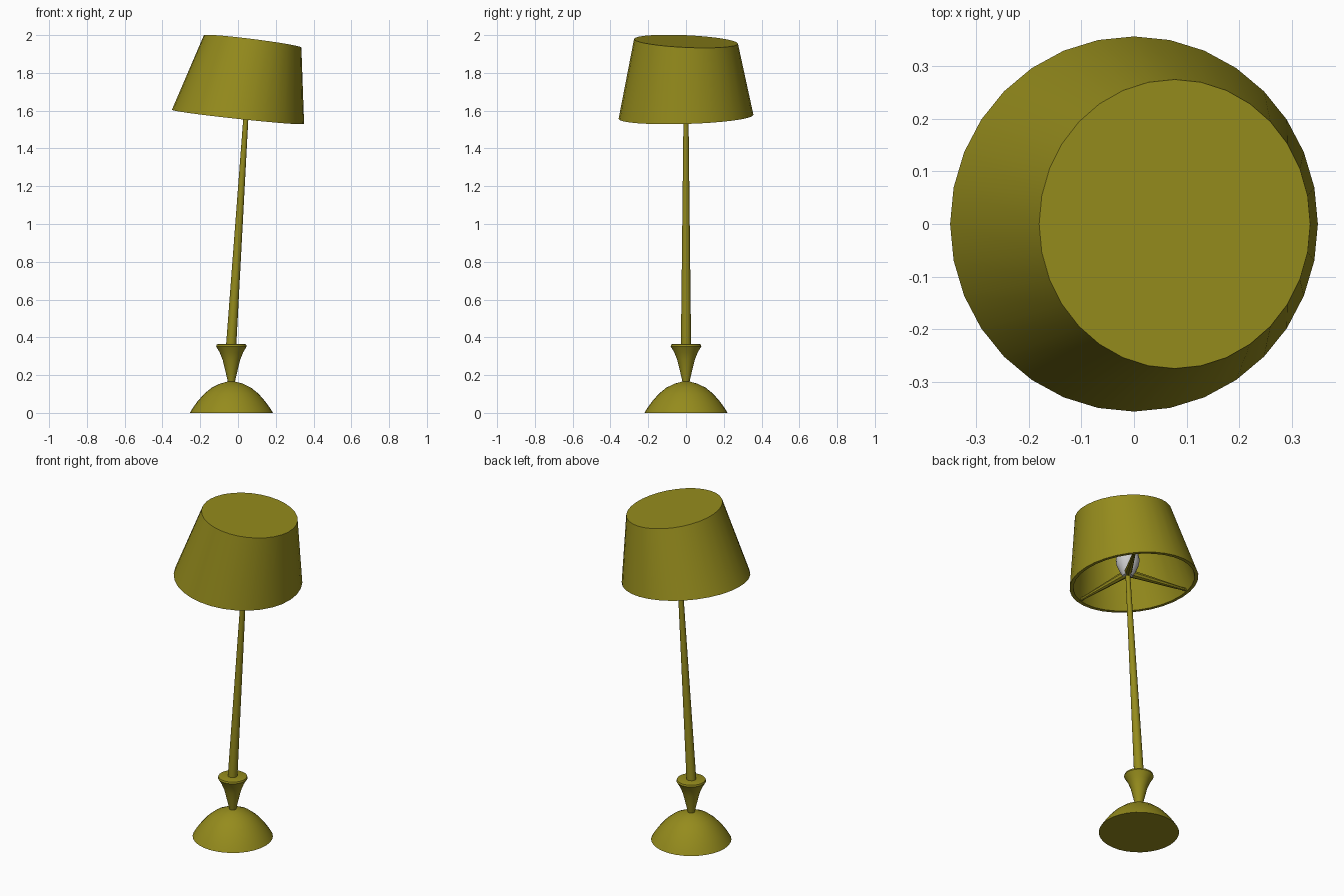
import bpy, bmesh
from math import cos, sin, tau, radians
from mathutils import Vector

if "Cube" in bpy.data.objects:
    bpy.data.objects.remove(bpy.data.objects["Cube"])

olive = bpy.data.materials.new("olive")
olive.diffuse_color = (0.30, 0.26, 0.012, 1)
olive.use_nodes = True
olive.node_tree.nodes["Principled BSDF"].inputs["Base Color"].default_value = olive.diffuse_color


def loft(name, rings, sides, mat=olive, angle=35):
    """Skin a stack of circular rings; each ring is (centre, u axis, v axis)."""
    bm = bmesh.new()
    loops = []
    for c, u, v in rings:
        loops.append([bm.verts.new(Vector(c) + Vector(u) * cos(tau * i / sides)
                                   + Vector(v) * sin(tau * i / sides)) for i in range(sides)])
    for a, b in zip(loops, loops[1:]):
        for i in range(sides):
            j = (i + 1) % sides
            bm.faces.new((a[i], a[j], b[j], b[i]))
    bm.faces.new(loops[0][::-1])
    bm.faces.new(loops[-1])
    bmesh.ops.recalc_face_normals(bm, faces=bm.faces)
    me = bpy.data.meshes.new(name)
    bm.to_mesh(me)
    bm.free()
    ob = bpy.data.objects.new(name, me)
    bpy.context.collection.objects.link(ob)
    if mat:
        me.materials.append(mat)
    bpy.ops.object.select_all(action='DESELECT')
    bpy.context.view_layer.objects.active = ob
    ob.select_set(True)
    bpy.ops.object.shade_smooth_by_angle(angle=radians(angle))
    return ob


def level(x, profile):
    """Horizontal rings from (radius, z) pairs."""
    return [((x, 0, z), (r, 0, 0), (0, r, 0)) for r, z in profile]


def tube(name, p, q, r0, r1, sides):
    """Tapered rod between two points."""
    p, q = Vector(p), Vector(q)
    d = (q - p).normalized()
    u = d.orthogonal().normalized()
    v = d.cross(u)
    return loft(name, [(p, u * r0, v * r0), (q, u * r1, v * r1)], sides)


# Domed foot and flared collar
loft("base_dome", level(-0.035, [(0.22, 0), (0.205, 0.025), (0.18, 0.06), (0.145, 0.1),
                                 (0.105, 0.133), (0.06, 0.155), (0.015, 0.167)]), 32)
loft("collar", level(-0.035, [(0.018, 0.16), (0.022, 0.18), (0.034, 0.23), (0.046, 0.28),
                              (0.062, 0.32), (0.081, 0.352), (0.078, 0.362), (0.07, 0.365)]), 32)

# Leaning pole
tube("pole", (-0.036, 0, 0.36), (0.044, 0, 1.6), 0.027, 0.013, 16)


# Tilted shade, an open-bottomed shell with a closed top
def rim(cx, cz, rx, ry, slope_x, slope_y):
    return (cx, 0, cz), (rx, 0, rx * slope_x), (0, ry, ry * slope_y)


loft("shade", [
    rim(0.075, 1.945, 0.24, 0.255, -0.126, -0.045),
    rim(0.0, 1.567, 0.33, 0.337, -0.107, 0.03),
    rim(0.0, 1.567, 0.35, 0.357, -0.107, 0.03),
    rim(0.0775, 1.967, 0.258, 0.275, -0.126, -0.045)], 32)

# Bulb above the pole, left grey
loft("bulb", level(0.045, [(0.028, 1.59), (0.045, 1.62), (0.062, 1.66), (0.066, 1.69),
                           (0.058, 1.725), (0.036, 1.75), (0.01, 1.758)]), 16, None)

# Three spokes holding the shade
for k, deg in enumerate((50, 170, 290)):
    a = radians(deg)
    x, y = 0.335 * cos(a), 0.34 * sin(a)
    tube(f"spoke_{k + 1}", (0.045, 0, 1.61), (x, y, 1.577 - 0.107 * x + 0.03 * y), 0.022, 0.008, 8)
